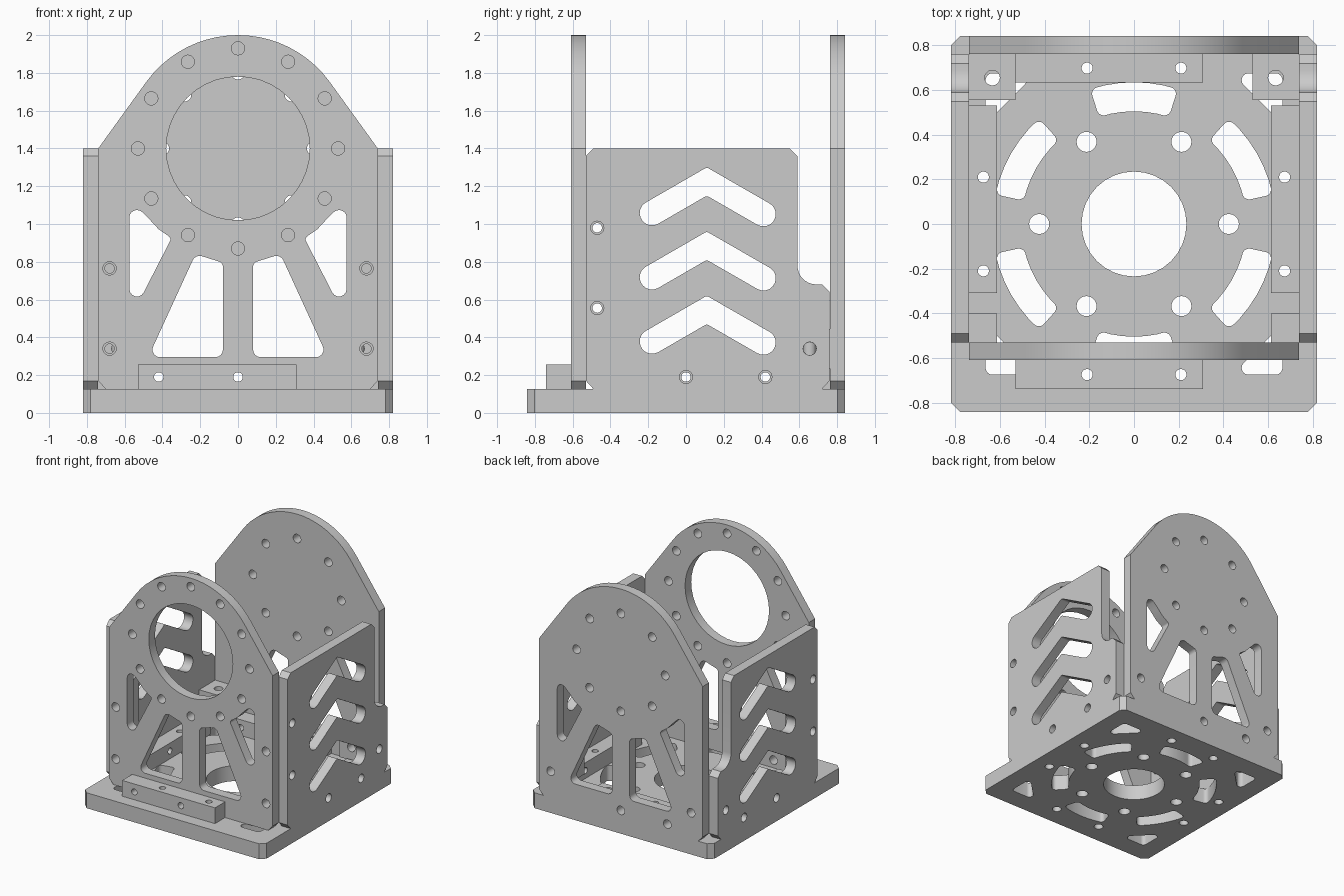
import bpy, bmesh, math
from mathutils import Vector, Matrix

if "Cube" in bpy.data.objects:
    bpy.data.objects.remove(bpy.data.objects["Cube"])

mat = bpy.data.materials.new("machined grey")
mat.diffuse_color = (0.6, 0.6, 0.6, 1)
mat.use_nodes = True
mat.node_tree.nodes["Principled BSDF"].inputs["Base Color"].default_value = mat.diffuse_color
T = 0.08            # wall thickness
R_BOLT, R_TAP = 0.035, 0.025


def circle(x, y, r, n=20):
    return [(x + r * math.cos(2 * math.pi * i / n), y + r * math.sin(2 * math.pi * i / n)) for i in range(n)]


def arc(x, y, r, a, b, n):
    return [(x + r * math.cos(math.radians(a + (b - a) * i / n)),
             y + r * math.sin(math.radians(a + (b - a) * i / n))) for i in range(n + 1)]


def rounded(pts, n=6):
    """Polygon of (x, y, radius) corners with filleted corners."""
    out = []
    for i, (x, y, r) in enumerate(pts):
        p = Vector((x, y))
        if r == 0:
            out.append((x, y))
            continue
        a = (Vector(pts[i - 1][:2]) - p).normalized()
        b = (Vector(pts[(i + 1) % len(pts)][:2]) - p).normalized()
        half = a.angle(b) / 2
        c = p + (a + b).normalized() * r / math.sin(half)
        s = p + a * r / math.tan(half) - c
        e = p + b * r / math.tan(half) - c
        sweep = math.atan2(s.x * e.y - s.y * e.x, s.dot(e))
        for k in range(n + 1):
            out.append(tuple(c + Matrix.Rotation(sweep * k / n, 2) @ s))
    return out


def mirrored(pts):
    return [(-p[0],) + tuple(p[1:]) for p in reversed(pts)]


def bake(obj, name):
    """Replace a curve or modified object by its final mesh."""
    dg = bpy.context.evaluated_depsgraph_get()
    dg.update()
    me = bpy.data.meshes.new_from_object(obj.evaluated_get(dg))
    mw = obj.matrix_world.copy()
    bpy.data.objects.remove(obj)
    bm = bmesh.new()
    bm.from_mesh(me)
    bmesh.ops.remove_doubles(bm, verts=bm.verts, dist=0.0002)
    bmesh.ops.recalc_face_normals(bm, faces=bm.faces)
    bm.to_mesh(me)
    bm.free()
    me.materials.clear()
    me.materials.append(mat)
    new = bpy.data.objects.new(name, me)
    new.matrix_world = mw
    bpy.context.collection.objects.link(new)
    return new


def plate(name, outline, holes, thick, matrix):
    """Flat plate with cut-outs, centred on its mid-plane."""
    cu = bpy.data.curves.new(name + "_profile", 'CURVE')
    cu.dimensions, cu.fill_mode, cu.extrude = '2D', 'BOTH', thick / 2
    for loop in [outline] + holes:
        sp = cu.splines.new('POLY')
        sp.points.add(len(loop) - 1)
        for q, (x, y) in zip(sp.points, loop):
            q.co = (x, y, 0, 1)
        sp.use_cyclic_u = True
    ob = bpy.data.objects.new(name + "_profile", cu)
    bpy.context.collection.objects.link(ob)
    ob.matrix_world = matrix
    bpy.context.view_layer.update()
    return bake(ob, name)


def block(name, lo, hi, drills):
    """Box with drilled holes given as (axis, centre, radius)."""
    lo, hi = Vector(lo), Vector(hi)
    me = bpy.data.meshes.new(name)
    bm = bmesh.new()
    bmesh.ops.create_cube(bm, size=1, matrix=Matrix.Translation((lo + hi) / 2) @ Matrix.Diagonal((*(hi - lo), 1)))
    bm.to_mesh(me)
    bm.free()
    ob = bpy.data.objects.new(name + "_blank", me)
    bpy.context.collection.objects.link(ob)
    cutters = []
    for axis, centre, r in drills:
        rot = {'X': Matrix.Rotation(math.pi / 2, 4, 'Y'), 'Y': Matrix.Rotation(math.pi / 2, 4, 'X'),
               'Z': Matrix.Identity(4)}[axis]
        cm = bpy.data.meshes.new("drill")
        bm = bmesh.new()
        bmesh.ops.create_cone(bm, cap_ends=True, segments=20, radius1=r, radius2=r, depth=0.5,
                              matrix=Matrix.Translation(centre) @ rot)
        bm.to_mesh(cm)
        bm.free()
        c = bpy.data.objects.new("drill", cm)
        c.hide_render = True
        bpy.context.collection.objects.link(c)
        cutters.append(c)
        m = ob.modifiers.new("drill", 'BOOLEAN')
        m.operation, m.solver, m.object = 'DIFFERENCE', 'EXACT', c
    bpy.context.view_layer.update()
    bake(ob, name)
    for c in cutters:
        bpy.data.objects.remove(c)


# Base plate: centre bore, bolt circle, curved slots, corner pockets, bolt holes
w, d, c = 0.82, 0.842, 0.04
base_outline = [(-w + c, -d), (w - c, -d), (w, -d + c), (w, d - c), (w - c, d), (-w + c, d), (-w, d - c), (-w, -d + c)]
holes = [circle(0, 0, 0.235, 32)]
for k in range(6):
    a = math.radians(60 * k)
    holes.append(circle(0.425 * math.cos(a), 0.425 * math.sin(a), 0.045))
    mid = 30 + 60 * k
    outer = [(x, y, 0) for x, y in arc(0, 0, 0.635, mid - 18, mid + 18, 6)]
    inner = [(x, y, 0) for x, y in arc(0, 0, 0.505, mid + 18, mid - 18, 6)]
    for side in (outer, inner):
        for e in (0, -1):
            side[e] = side[e][:2] + (0.03,)
    holes.append(rounded(outer + inner))
for sx in (-1, 1):
    for sy in (-1, 1):
        holes.append(rounded([(sx * x, sy * y, 0.03) for x, y in ((0.44, 0.675), (0.665, 0.675), (0.665, 0.45))]))
        holes.append(circle(sx * 0.675, sy * 0.21, R_BOLT))
    holes += [circle(sx * 0.21, -0.675, R_BOLT), circle(sx * 0.21, 0.70, R_BOLT)]
plate("base_plate", base_outline, holes, 0.126, Matrix.Translation((0, 0, 0.063)))

# Arched end plates with shared windows
arch = ([(-0.70, 0.126), (0.70, 0.126), (0.74, 0.17), (0.74, 1.4)] + arc(0, 1.4, 0.6, 35.8, 144.2, 20)
        + [(-0.74, 1.4), (-0.74, 0.17)])
low_window = [(0.08, 0.295, 0.04), (0.475, 0.295, 0.04), (0.225, 0.84, 0.04), (0.08, 0.795, 0.03)]
high_window = [(0.575, 0.49, 0.04), (0.575, 1.13, 0.04), (0.47, 1.026, 0), (0.42, 0.972, 0), (0.352, 0.925, 0.02)]
windows = [rounded(p) for q in (low_window, high_window) for p in (q, mirrored(q))]
foot = [circle(x, 0.19, R_BOLT) for x in (-0.42, 0)]
upright = Matrix.Rotation(math.pi / 2, 4, 'X')

front_holes = windows + foot + [circle(0, 1.4, 0.38, 40)]
front_holes += [circle(0.53 * math.sin(math.pi * k / 6), 1.4 + 0.53 * math.cos(math.pi * k / 6), R_BOLT)
                for k in range(12)]
front_holes += [circle(s * 0.68, z, R_BOLT) for s in (-1, 1) for z in (0.34, 0.765)]
plate("front_plate", arch, front_holes, T, Matrix.Translation((0, -0.57, 0)) @ upright)

back_holes = windows + foot
back_holes = back_holes + [circle(0.4 * math.cos(math.pi * k / 4), 1.4 + 0.4 * math.sin(math.pi * k / 4), R_BOLT)
                           for k in range(8)]
back_holes += [circle(s * 0.635, 0.34, R_BOLT) for s in (-1, 1)]
plate("back_plate", arch, back_holes, T, Matrix.Translation((0, 0.802, 0)) @ upright)

# Side plates with chevron vents and a stepped rear edge
side = ([(-0.49, 0.126), (0.72, 0.126), (0.76, 0.17), (0.76, 0.64), (0.72, 0.68)]
        + arc(0.69, 0.78, 0.1, 270, 180, 8)
        + [(0.59, 1.36), (0.55, 1.4), (-0.49, 1.4), (-0.53, 1.36), (-0.53, 0.17)])
side_holes = []
for top in (1.30, 0.96, 0.62):
    side_holes.append(rounded([(0.11, top, 0.02), (0.475, top - 0.21, 0.065), (0.475, top - 0.36, 0.065),
                               (0.11, top - 0.15, 0.02), (-0.245, top - 0.355, 0.065), (-0.245, top - 0.205, 0.065)]))
side_holes += [circle(y, z, R_BOLT) for y, z in ((-0.47, 0.98), (-0.47, 0.555), (0, 0.19), (0.42, 0.19), (0.655, 0.34))]
yz = Matrix(((0, 0, 1, 0), (1, 0, 0, 0), (0, 1, 0, 0), (0, 0, 0, 1)))
for s, nm in ((-1, "left"), (1, "right")):
    plate(nm + "_plate", side, side_holes, T, Matrix.Translation((s * 0.78, 0, 0)) @ yz)

# Foot bars joining the end plates to the base
for nm, y0, y1 in (("front", -0.74, -0.61), ("back", 0.635, 0.762)):
    ym = (y0 + y1) / 2
    block(nm + "_foot_bar", (-0.53, y0, 0.126), (0.31, y1, 0.255),
          [('Z', (x, ym, 0.19), R_TAP) for x in (-0.21, 0.21)] + [('Y', (x, ym, 0.19), R_TAP) for x in (-0.42, 0)])

for s, nm in ((-1, "left"), (1, "right")):
    xs = sorted((s * 0.615, s * 0.74))
    # Foot bar under each side plate
    block(nm + "_foot_bar", (xs[0], -0.31, 0.126), (xs[1], 0.53, 0.255),
          [('Z', (s * 0.675, y, 0.19), R_TAP) for y in (-0.21, 0.21)]
          + [('X', (s * 0.675, y, 0.19), R_TAP) for y in (0, 0.42)])
    # Vertical bar in each front corner
    block(nm + "_corner_bar", (xs[0], -0.53, 0.235), (xs[1], -0.40, 1.075),
          [('Y', (s * 0.68, -0.465, z), R_TAP) for z in (0.34, 0.765)]
          + [('X', (s * 0.68, -0.47, z), R_TAP) for z in (0.555, 0.98)])
    # Drilled cube in each back corner
    xs = sorted((s * 0.53, s * 0.74))
    block(nm + "_corner_cube", (xs[0], 0.555, 0.235), (xs[1], 0.762, 0.445),
          [(ax, (s * 0.635, 0.655, 0.34), 0.034) for ax in 'XYZ'])

# Smooth the hole walls and keep the edges crisp
for ob in bpy.context.scene.objects:
    ob.select_set(True)
    bpy.context.view_layer.objects.active = ob
bpy.ops.object.shade_smooth_by_angle()
